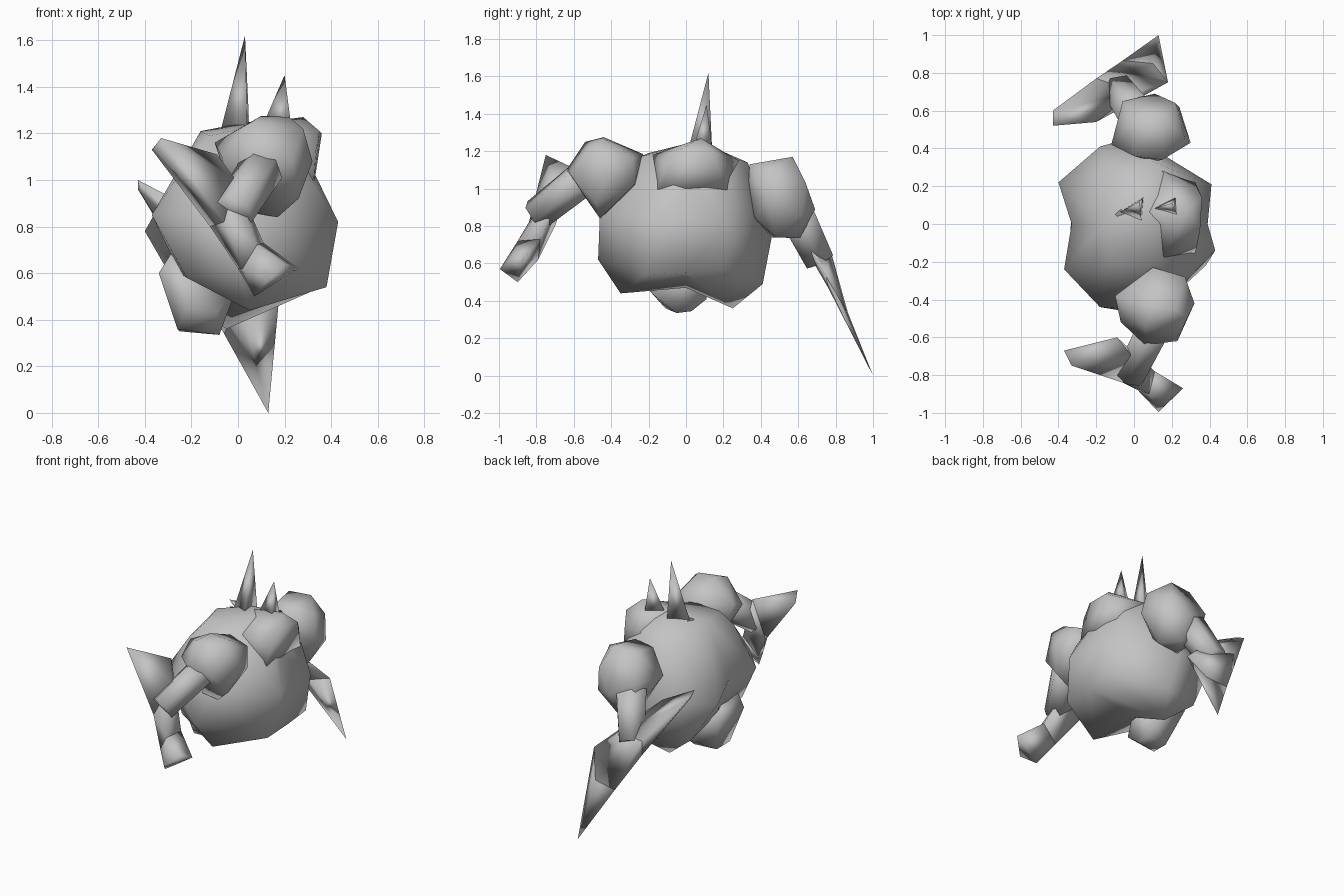
import bpy
import bmesh
from mathutils import Vector

default_cube = bpy.data.objects.get("Cube")
if default_cube:
    bpy.data.objects.remove(default_cube, do_unlink=True)

# One stone grey for the whole creature
STONE = (.55, .55, .55, 1)
stone = bpy.data.materials.new("stone grey")
stone.use_nodes = True
stone.diffuse_color = STONE
for node in stone.node_tree.nodes:
    if node.type == "BSDF_PRINCIPLED":
        node.inputs["Base Color"].default_value = STONE


def add_hull(bm, points):
    """Wrap a group of points in a faceted skin inside an existing bmesh."""
    verts = [bm.verts.new(point) for point in points]
    result = bmesh.ops.convex_hull(bm, input=verts)
    leftover = set(result["geom_interior"]) | set(result["geom_unused"])
    loose = [item for item in leftover if isinstance(item, bmesh.types.BMVert)]
    bmesh.ops.delete(bm, geom=loose, context="VERTS")


def finish(bm, name):
    """Turn a bmesh into a smooth, stone coloured object."""
    bmesh.ops.recalc_face_normals(bm, faces=bm.faces[:])
    for face in bm.faces:
        face.smooth = True
    mesh = bpy.data.meshes.new(name)
    bm.to_mesh(mesh)
    bm.free()
    mesh.materials.append(stone)
    part = bpy.data.objects.new(name, mesh)
    bpy.context.collection.objects.link(part)
    return part


def chain(name, *sections):
    """Join neighbouring sections with one faceted segment each."""
    bm = bmesh.new()
    for near, far in zip(sections, sections[1:]):
        add_hull(bm, near + far)
    return finish(bm, name)


def limb(name, start, end, start_radius, end_radius):
    """Six-sided tapered arm segment between two points."""
    start, end = Vector(start), Vector(end)
    bm = bmesh.new()
    bmesh.ops.create_cone(bm, cap_ends=True, segments=6, radius1=start_radius,
                          radius2=end_radius, depth=(end - start).length)
    turn = (end - start).to_track_quat("Z", "Y")
    for vert in bm.verts:
        vert.co = turn @ vert.co + (start + end) / 2
    return finish(bm, name)


# Body: two lobes sharing a middle outline, welded along it
middle = [(-.16, 0, 1.21), (-.33, 0, .85), (-.25, 0, .6), (0, 0, .47),
          (.38, 0, .55), (.39, 0, .85), (.32, 0, 1.02), (.24, 0, 1.21),
          (.1, 0, 1.24)]
front_lobe = [(-.37, -.24, .85), (-.2, -.24, 1.1), (-.22, -.3, .58),
              (.05, -.35, .44), (-.18, -.44, .85), (0, -.47, .62),
              (.12, -.46, .87), (.38, -.22, .54), (.43, -.14, .82),
              (.32, -.2, .98), (.12, -.25, 1.17), (-.12, -.2, 1.19)]
back_lobe = [(-.4, .22, .78), (-.25, .3, .52), (-.05, .25, .36),
             (-.18, .41, .8), (0, .46, .75), (.05, .41, .49),
             (.38, .2, .57), (.41, .21, .82), (.32, .24, 1),
             (.1, .33, 1.14), (-.12, .28, 1.12), (.2, .22, 1.17),
             (.05, .08, 1.25)]
body = bmesh.new()
for lobe in (front_lobe, back_lobe):
    add_hull(body, middle + lobe)
inner = [face for face in body.faces
         if all(abs(vert.co.y) < .001 for vert in face.verts)]
bmesh.ops.delete(body, geom=inner, context="FACES")
bmesh.ops.remove_doubles(body, verts=body.verts[:], dist=.001)
finish(body, "body")

# Brow bulge blending into the upper face
chain("brow",
      [(-.1, .05, 1.22), (.15, .28, 1.15), (.15, -.18, 1.18),
       (.28, .08, 1.27)],
      [(.36, .14, 1.2), (.35, -.03, 1.21), (.335, .19, 1.13),
       (.335, -.11, 1.13), (.32, .23, .96), (.32, -.17, .94)])

# Foot lump below the body
chain("foot",
      [(-.34, -.15, .6), (-.29, -.16, .68), (-.33, .12, .59), (-.2, .12, .66),
       (0, 0, .55)],
      [(-.26, -.11, .36), (-.08, -.05, .335), (-.25, .02, .35),
       (-.08, .03, .345), (-.22, -.2, .46), (-.09, -.17, .43),
       (-.1, .11, .41)])

# Three-sided horns
chain("tall_horn", [(-.08, .06, 1.19), (.04, .01, 1.2), (.05, .14, 1.2)],
      [(.03, .12, 1.62)])
chain("short_horn", [(.1, .08, 1.22), (.23, .04, 1.22), (.22, .14, 1.22)],
      [(.2, .11, 1.45)])

# Boulder shoulders, each an upper and a lower half
chain("front_shoulder",
      [(.1, -.44, 1.275), (.22, -.45, 1.27), (.06, -.54, 1.25),
       (.28, -.5, 1.22), (.27, -.28, 1.17), (.1, -.23, 1.185),
       (-.1, -.38, 1.16), (-.07, -.52, 1.1)],
      [(.06, -.64, 1.1), (.23, -.62, 1.08), (.32, -.42, 1.08),
       (.27, -.28, 1.02), (.26, -.48, .92), (.17, -.46, .84),
       (.06, -.47, .86), (-.04, -.36, .98), (.1, -.26, 1.02)])
chain("back_shoulder",
      [(0, .36, 1.12), (.15, .34, 1.13), (0, .56, 1.16), (.16, .57, 1.17),
       (.27, .45, 1.1), (.22, .64, 1.03), (-.06, .65, .98)],
      [(.11, .69, .89), (.24, .62, .86), (.3, .43, .95), (.1, .61, .735),
       (.2, .48, .74), (.02, .46, .74), (-.12, .42, .98), (-.04, .6, .8),
       (.1, .33, .96), (.15, .37, .84)])

# Upper arms
limb("front_arm", (.12, -.52, 1.08), (-.02, -.8, .86), .1, .09)
limb("back_arm", (.02, .57, .9), (-.08, .71, .62), .11, .09)

# Front forearm: pointed elbow, narrow wrist, flared hand
chain("front_forearm",
      [(-.37, -.67, 1.13), (-.33, -.75, 1.18), (-.36, -.69, 1.14)],
      [(-.09, -.6, 1.11), (-.01, -.7, 1), (-.06, -.84, .82),
       (-.12, -.7, .8)],
      [(.11, -.78, .73), (0, -.79, .62), (.02, -.88, .62), (.08, -.9, .72)],
      [(.26, -.87, .62), (.13, -.995, .57), (.07, -.9, .5), (.2, -.92, .64)])

# Back forearm: broad blade with a straight lower edge, ending in a spike
chain("back_forearm",
      [(-.43, .52, 1), (-.43, .6, .96), (-.42, .55, .95)],
      [(-.2, .54, .88), (-.2, .77, .58), (-.2, .77, .68), (-.1, .65, .66),
       (.01, .7, .65)],
      [(.18, .75, .53), (-.06, .865, .34), (.01, .76, .47), (.1, .85, .36)],
      [(.13, 1, 0)])
